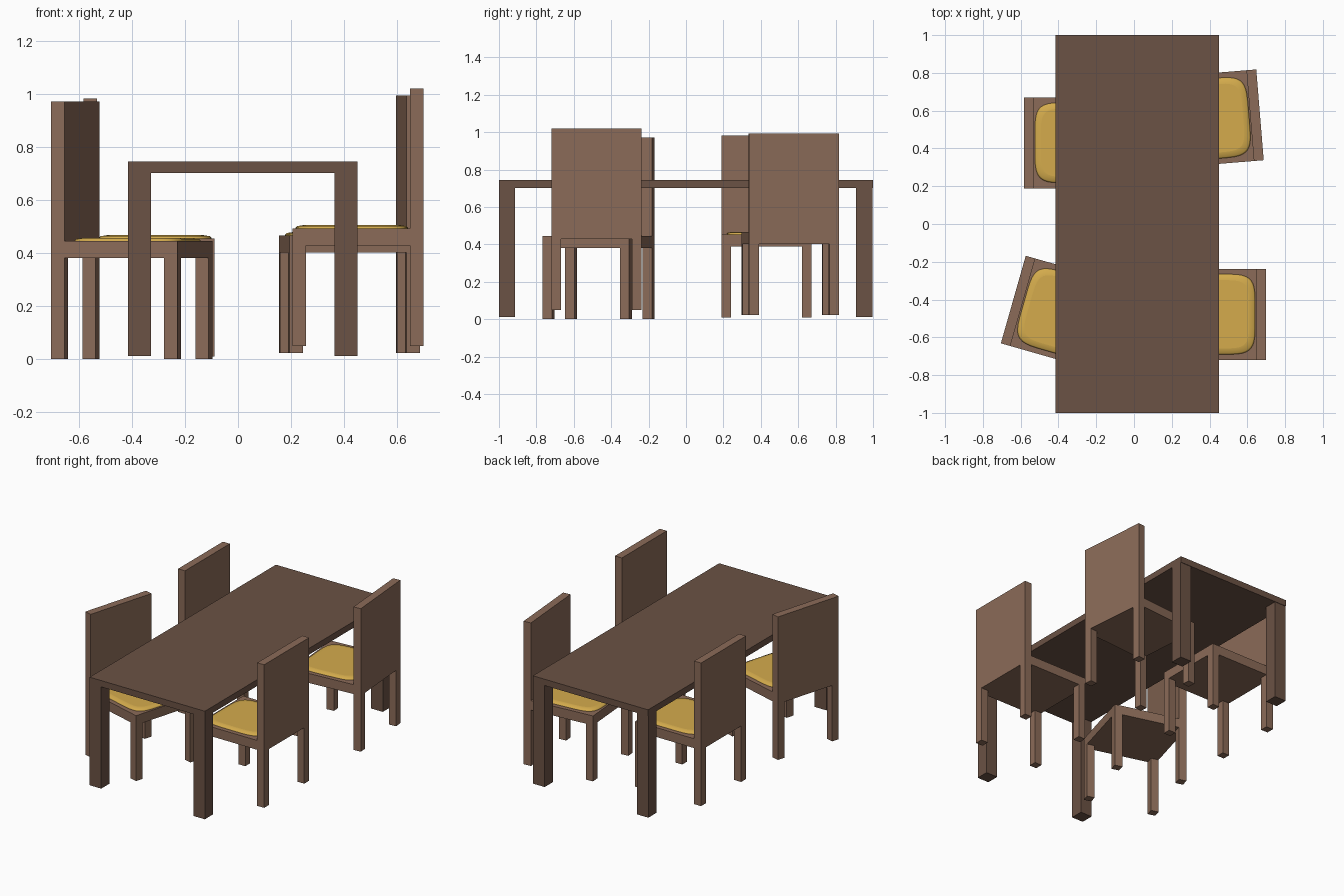
import bpy, bmesh
from math import cos, sin, pi, radians, copysign
from mathutils import Matrix

if "Cube" in bpy.data.objects:
    bpy.data.objects.remove(bpy.data.objects["Cube"])


def material(name, rgb):
    m = bpy.data.materials.new(name)
    m.diffuse_color = (*rgb, 1)
    m.use_nodes = True
    m.node_tree.nodes["Principled BSDF"].inputs["Base Color"].default_value = m.diffuse_color
    return m


DARK = material("dark_wood", (0.147, 0.084, 0.058))
WOOD = material("chair_wood", (0.258, 0.147, 0.098))
CLOTH = material("yellow_fabric", (0.66, 0.41, 0.073))


def finish(bm, name, mat):
    bmesh.ops.recalc_face_normals(bm, faces=bm.faces)
    mesh = bpy.data.meshes.new(name)
    bm.to_mesh(mesh)
    bm.free()
    mesh.materials.append(mat)
    return mesh


def box(name, lo, hi, mat):
    bm = bmesh.new()
    bmesh.ops.create_cube(bm, size=1)
    for v in bm.verts:
        v.co = [l + (c + 0.5) * (h - l) for c, l, h in zip(v.co, lo, hi)]
    return finish(bm, name, mat)


def place(mesh, name, matrix=Matrix()):
    ob = bpy.data.objects.new(name, mesh)
    bpy.context.collection.objects.link(ob)
    ob.matrix_world = matrix
    return ob


# Table: slab and four corner legs
X0, X1, LEG = -0.415, 0.451, 0.087
place(box("table_top", (X0, -1, 0.702), (X1, 1, 0.745), DARK), "table_top")
for x, side in ((X0, "left"), (X1 - LEG, "right")):
    for y, end in ((-1, "front"), (0.91, "back")):
        name = f"table_leg_{end}_{side}"
        place(box(name, (x, y, 0.011), (x + LEG, y + LEG, 0.702), DARK), name)

# Chair meshes: origin at the foot of the backrest, facing +x
W, D, T = 0.241, 0.495, 0.052
SEAT_LOW, SEAT_TOP, TOP = 0.38, 0.444, 0.972


def seat_and_back():
    # L-shaped side profile pushed across the chair width
    profile = [(0, SEAT_LOW), (D, SEAT_LOW), (D, SEAT_TOP),
               (T, SEAT_TOP), (T, TOP), (0, TOP)]
    bm = bmesh.new()
    face = bm.faces.new([bm.verts.new((x, -W, z)) for x, z in profile])
    out = bmesh.ops.extrude_face_region(bm, geom=[face])["geom"]
    verts = [g for g in out if isinstance(g, bmesh.types.BMVert)]
    bmesh.ops.translate(bm, verts=verts, vec=(0, 2 * W, 0))
    return finish(bm, "seat_and_back", WOOD)


def cushion():
    # Stacked rounded-square loops, gently domed
    n, cx, hx, hy = 40, 0.271, 0.213, 0.213
    bm = bmesh.new()
    loops = []
    for s, z in ((0.99, SEAT_TOP - 0.004), (1, SEAT_TOP + 0.003),
                 (0.97, SEAT_TOP + 0.009), (0.85, SEAT_TOP + 0.013)):
        ring = []
        for i in range(n):
            a = 2 * pi * (i + 0.5) / n
            c, d = [copysign(abs(f(a)) ** 0.4, f(a)) for f in (cos, sin)]
            ring.append(bm.verts.new((cx + s * hx * c, s * hy * d, z)))
        loops.append(ring)
    for a, b in zip(loops, loops[1:]):
        for i in range(n):
            j = (i + 1) % n
            bm.faces.new((a[i], a[j], b[j], b[i]))
    bm.faces.new(loops[0])
    bm.faces.new(loops[-1])
    for f in bm.faces:
        f.smooth = len(f.verts) == 4
    return finish(bm, "cushion", CLOTH)


parts = {"seat_and_back": seat_and_back(), "cushion": cushion()}
for x, end in ((0, "back"), (D - T, "front")):
    for y, side in ((-W, "right"), (W - T, "left")):
        name = f"{end}_{side}_leg"
        parts[name] = box(name, (x, y, 0), (x + T, y + T, SEAT_LOW), WOOD)

# Four chairs: backrest foot position and turn
CHAIRS = {
    "front_left": ((-0.639, -0.4, 0), -15.9),
    "back_left": ((-0.583, 0.43, 0.01), 0),
    "front_right": ((0.7, -0.478, 0.048), 180),
    "back_right": ((0.667, 0.578, 0.022), 184.7),
}
for chair, (pos, turn) in CHAIRS.items():
    m = Matrix.Translation(pos) @ Matrix.Rotation(radians(turn), 4, "Z")
    for part, mesh in parts.items():
        place(mesh, f"{chair}_chair_{part}", m)
